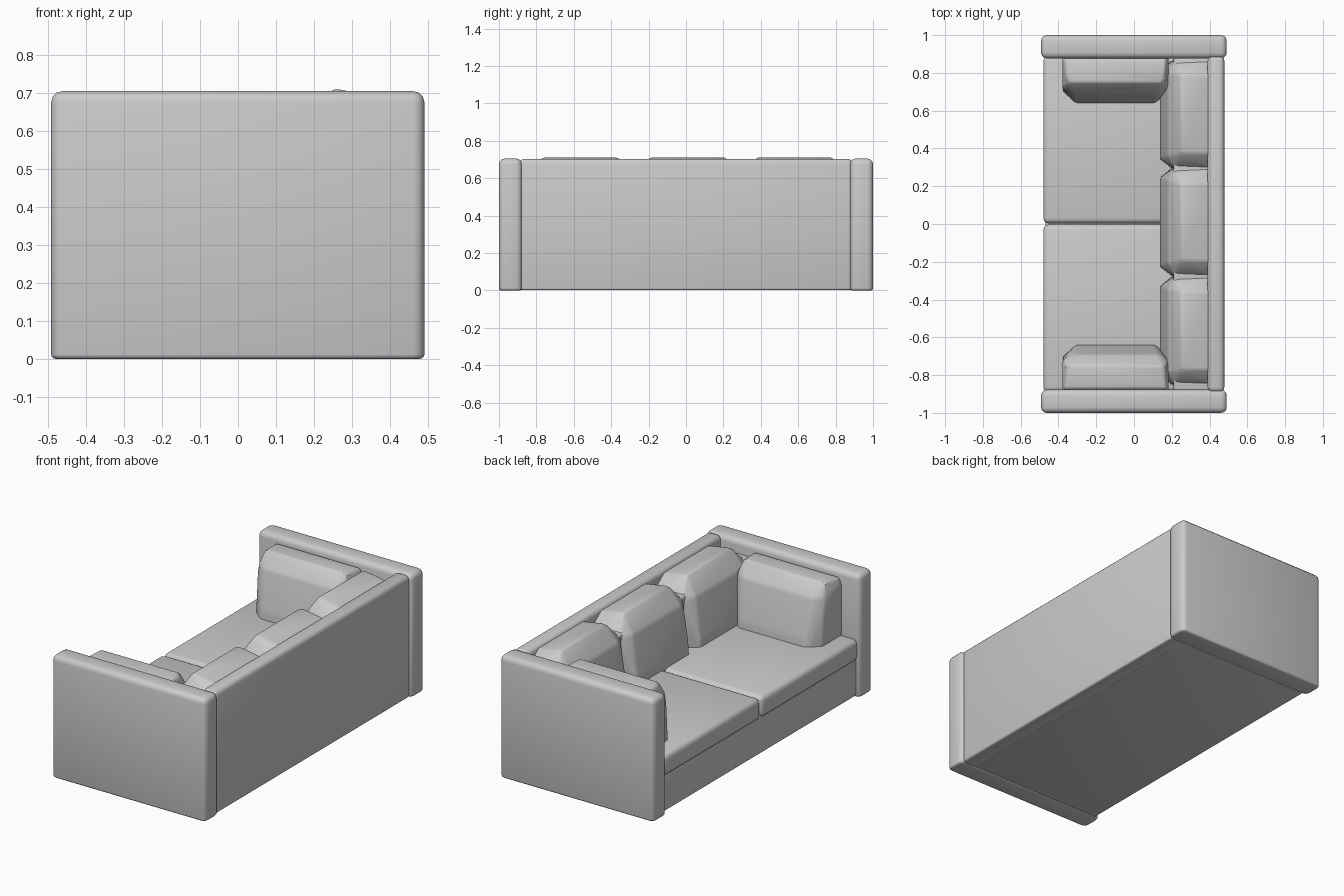
import bpy, bmesh
from math import radians

if "Cube" in bpy.data.objects:
    bpy.data.objects.remove(bpy.data.objects["Cube"])


def finish(name, bm, radius, segments=3, bottom_radius=None):
    """Round the edges, then turn the bmesh into a smooth-shaded object."""
    bmesh.ops.recalc_face_normals(bm, faces=bm.faces)
    low = min(v.co.z for v in bm.verts) + 0.001

    def bevel(edges, offset):
        bmesh.ops.bevel(bm, geom=edges, offset=offset, segments=segments,
                        profile=0.5, affect='EDGES', clamp_overlap=True)

    is_low = lambda e: all(v.co.z < low for v in e.verts)
    if bottom_radius is None:
        bevel(bm.edges[:], radius)
    else:
        bevel([e for e in bm.edges if not is_low(e)], radius)
        bevel([e for e in bm.edges if is_low(e)], bottom_radius)
    mesh = bpy.data.meshes.new(name)
    bm.to_mesh(mesh)
    bm.free()
    obj = bpy.data.objects.new(name, mesh)
    bpy.context.collection.objects.link(obj)
    bpy.ops.object.select_all(action='DESELECT')
    bpy.context.view_layer.objects.active = obj
    obj.select_set(True)
    bpy.ops.object.shade_smooth_by_angle(angle=radians(35))
    return obj


def box(name, x, y, z, radius, bottom_radius=None):
    bm = bmesh.new()
    bmesh.ops.create_cube(bm, size=1)
    for v in bm.verts:
        v.co = [(lo + hi) / 2 + c * (hi - lo)
                for c, (lo, hi) in zip(v.co, (x, y, z))]
    return finish(name, bm, radius, bottom_radius=bottom_radius)


def cushion(name, sections, place, radius=0.012):
    """Tapered pillow: hull of (depth, height, half width) sections."""
    bm = bmesh.new()
    for d, z, w in sections:
        for s in (-w, w):
            bm.verts.new(place(d, s, z))
    hull = bmesh.ops.convex_hull(bm, input=bm.verts)
    unused = {g for g in hull["geom_interior"] + hull["geom_unused"]
              if isinstance(g, bmesh.types.BMVert) and g.is_valid}
    bmesh.ops.delete(bm, geom=list(unused), context='VERTS')
    bmesh.ops.dissolve_limit(bm, angle_limit=radians(3),
                             verts=bm.verts, edges=bm.edges)
    return finish(name, bm, radius)


# frame: plinth, backrest and the padding that fills the gaps between cushions
box("base", (-0.468, 0.45), (-0.89, 0.89), (0.004, 0.24), 0.012)
box("backrest", (0.39, 0.478), (-0.89, 0.89), (0.002, 0.703), 0.025, 0.01)
box("back_padding", (0.21, 0.42), (-0.885, 0.885), (0.25, 0.63), 0.015)

# back cushions between the arms
back_sections = [(0.135, 0.27, 0.235), (0.138, 0.38, 0.235), (0.178, 0.61, 0.22),
                 (0.25, 0.712, 0.205), (0.40, 0.685, 0.205),
                 (0.20, 0.27, 0.288), (0.215, 0.61, 0.288),
                 (0.41, 0.62, 0.288), (0.41, 0.27, 0.288)]
for i, yc in enumerate((-0.565, 0.01, 0.58)):
    cushion(f"back_cushion_{i + 1}", back_sections,
            lambda d, s, z: (d, yc + s, z))

# arms, seat cushions and side cushions, one of each per side
side_sections = [(0.635, 0.27, 0.21), (0.645, 0.38, 0.21), (0.69, 0.60, 0.225),
                 (0.75, 0.68, 0.255), (0.87, 0.67, 0.265),
                 (0.70, 0.27, 0.28), (0.72, 0.60, 0.28),
                 (0.885, 0.64, 0.28), (0.885, 0.27, 0.28)]
for side, k in (("left", -1), ("right", 1)):
    span = lambda a, b: tuple(sorted((k * a, k * b)))
    box(f"{side}_arm", (-0.492, 0.491), span(0.877, 1.0), (0, 0.705), 0.03, 0.012)
    box(f"{side}_seat", (-0.48, 0.38), span(0.003, 0.89), (0.21, 0.335), 0.028)
    cushion(f"{side}_side_cushion", side_sections,
            lambda d, s, z: (-0.098 + s, k * d, z))
